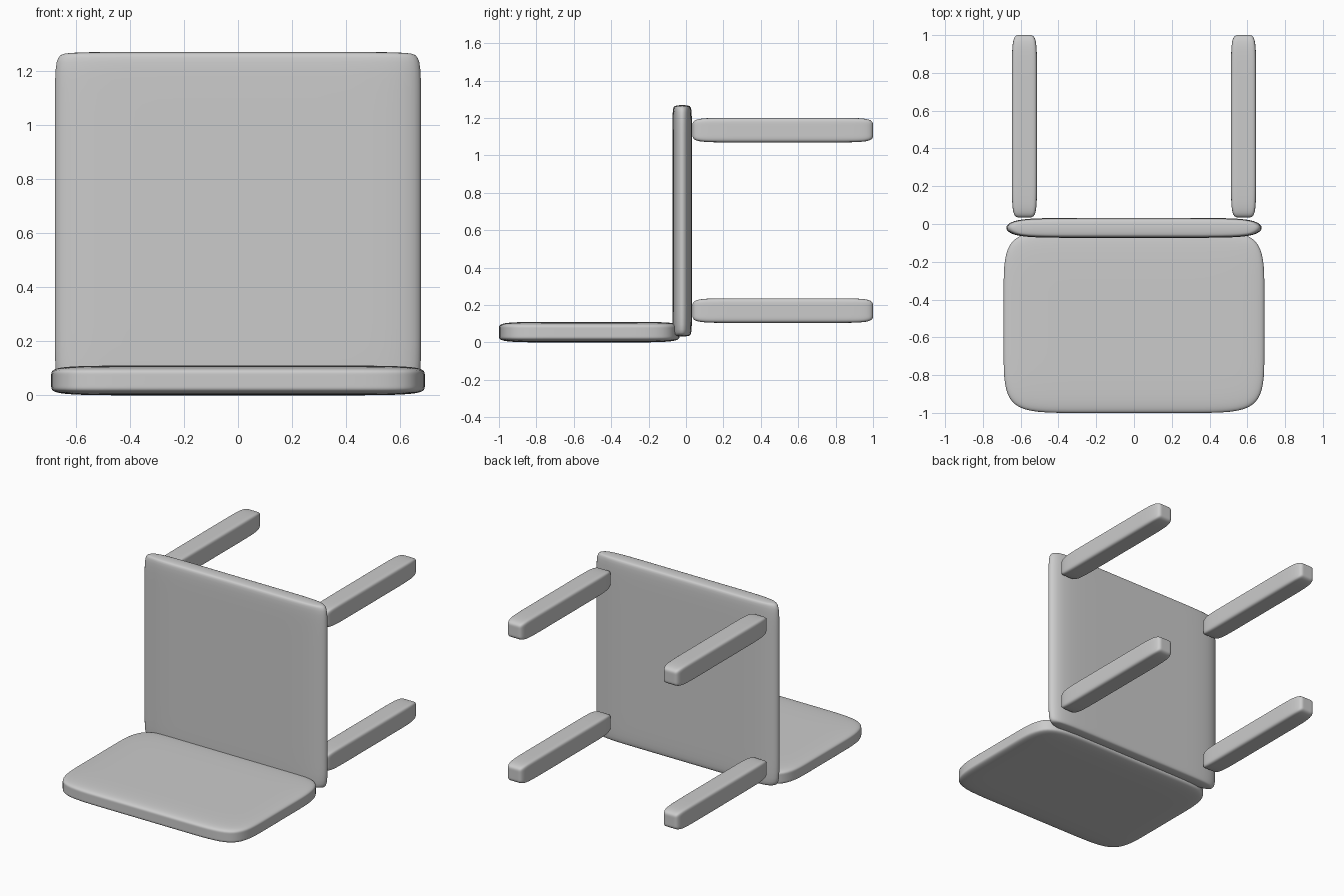
import bpy
import bmesh
from mathutils import Vector

if "Cube" in bpy.data.objects:
    bpy.data.objects.remove(bpy.data.objects["Cube"])


def soft_box(name, lo, hi, loops):
    """Box with two support loops per axis, rounded by subdivision."""
    lo, hi = Vector(lo), Vector(hi)
    bm = bmesh.new()
    bmesh.ops.create_cube(bm, size=1)
    centre, size = (lo + hi) / 2, hi - lo
    for v in bm.verts:
        v.co = Vector([centre[i] + v.co[i] * size[i] for i in range(3)])
    for axis in range(3):
        normal = Vector((0, 0, 0))
        normal[axis] = 1
        for pos in (lo[axis] + loops[axis], hi[axis] - loops[axis]):
            bmesh.ops.bisect_plane(bm, geom=bm.verts[:] + bm.edges[:] + bm.faces[:],
                                   plane_co=normal * pos, plane_no=normal)
    for f in bm.faces:
        f.smooth = True
    mesh = bpy.data.meshes.new(name)
    bm.to_mesh(mesh)
    bm.free()
    obj = bpy.data.objects.new(name, mesh)
    bpy.context.collection.objects.link(obj)
    sub = obj.modifiers.new("Subdivision", 'SUBSURF')
    sub.levels = sub.render_levels = 3
    return obj


# The chair lies on its back: backrest flat on the ground, seat upright
soft_box("backrest", (-0.69, -1.0, 0.0), (0.69, -0.035, 0.11), (0.33, 0.3, 0.032))
soft_box("seat", (-0.69, -0.073, 0.03), (0.69, 0.032, 1.27), (0.33, 0.34, 0.03))

# Four legs pointing backwards
for side, sx in (("left", -0.58), ("right", 0.58)):
    for place, z in (("rear", 0.17), ("front", 1.135)):
        soft_box(f"{place}_{side}_leg", (sx - 0.067, 0.035, z - 0.066),
                 (sx + 0.067, 1.0, z + 0.066), (0.04, 0.22, 0.04))
